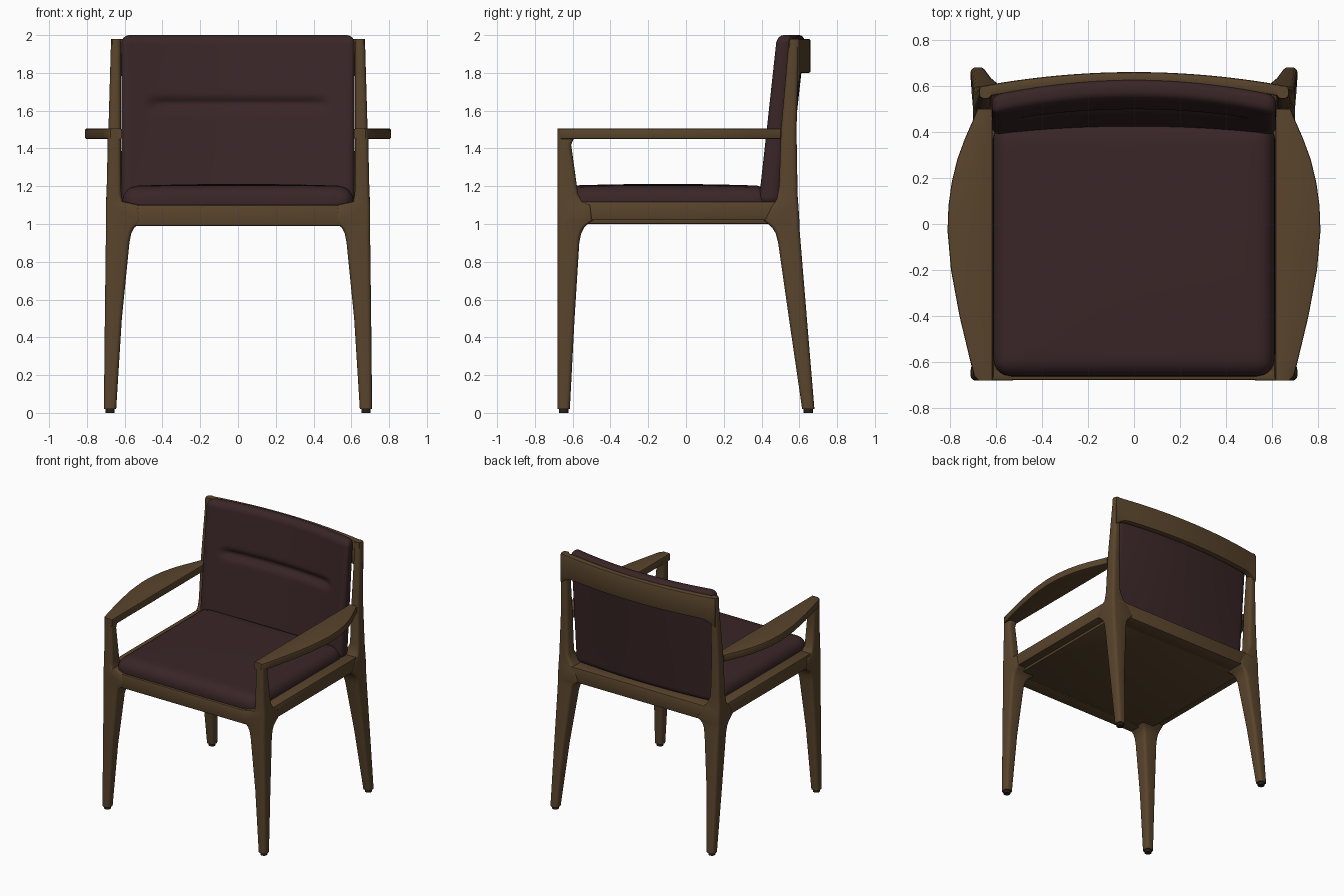
import bpy, bmesh, math
from mathutils import Vector

cube = bpy.data.objects.get("Cube")
if cube:
    bpy.data.objects.remove(cube, do_unlink=True)


def material(name, color):
    mat = bpy.data.materials.new(name)
    mat.use_nodes = True
    mat.diffuse_color = (*color, 1)
    mat.node_tree.nodes["Principled BSDF"].inputs["Base Color"].default_value = (*color, 1)
    return mat


WOOD = material("brown wood", (0.1, 0.058, 0.025))
FABRIC = material("dark plum upholstery", (0.042, 0.019, 0.02))
PAD = material("dark foot pad", (0.02, 0.014, 0.01))


def finish(name, bm, mat, angle=40):
    bmesh.ops.recalc_face_normals(bm, faces=bm.faces)
    mesh = bpy.data.meshes.new(name)
    bm.to_mesh(mesh)
    bm.free()
    obj = bpy.data.objects.new(name, mesh)
    bpy.context.collection.objects.link(obj)
    mesh.materials.append(mat)
    bpy.ops.object.select_all(action='DESELECT')
    obj.select_set(True)
    bpy.context.view_layer.objects.active = obj
    bpy.ops.object.shade_smooth_by_angle(angle=math.radians(angle))
    return obj


def rounded_rect(a0, a1, b0, b1, r, steps=4):
    """Rounded rectangle outline as (a, b) pairs."""
    corners = [(a1 - r, b1 - r), (a0 + r, b1 - r), (a0 + r, b0 + r), (a1 - r, b0 + r)]
    points = []
    for quarter, (ca, cb) in enumerate(corners):
        for i in range(steps + 1):
            t = (quarter + i / steps) * math.pi / 2
            points.append((ca + r * math.cos(t), cb + r * math.sin(t)))
    return points


def loft(name, rings, mat):
    """Skin a list of equal-length rings and cap both ends."""
    bm = bmesh.new()
    loops = [[bm.verts.new(p) for p in ring] for ring in rings]
    for low, high in zip(loops, loops[1:]):
        for i in range(len(low)):
            j = (i + 1) % len(low)
            bm.faces.new((low[i], low[j], high[j], high[i]))
    bm.faces.new(loops[0])
    bm.faces.new(loops[-1])
    return finish(name, bm, mat)


def upright(name, sections, mat, side, r=0.022):
    """Vertical member from (z, x0, x1, y0, y1) sections, mirrored by side."""
    rings = [[(side * x, y, z) for x, y in rounded_rect(x0, x1, y0, y1, r)]
             for z, x0, x1, y0, y1 in sections]
    return loft(name, rings, mat)


def box(name, low, high, mat, bevel=0.008):
    bm = bmesh.new()
    bmesh.ops.create_cube(bm, size=1)
    for v in bm.verts:
        v.co = [l + (c + 0.5) * (h - l) for c, l, h in zip(v.co, low, high)]
    bmesh.ops.bevel(bm, geom=bm.edges[:], offset=bevel, segments=2, affect='EDGES', profile=0.5)
    return finish(name, bm, mat)


def cushion(name, low, high, r, cuts, deform):
    """Soft rounded box, sliced into a grid and then shaped by deform."""
    low, high = Vector(low), Vector(high)
    mid, half = (low + high) / 2, (high - low) / 2
    bm = bmesh.new()
    bmesh.ops.create_cube(bm, size=2)
    for axis, count in enumerate(cuts):
        normal = Vector([float(i == axis) for i in range(3)])
        for k in range(1, count):
            pos = math.sin((k / count - 0.5) * math.pi)
            bmesh.ops.bisect_plane(bm, geom=bm.verts[:] + bm.edges[:] + bm.faces[:],
                                   plane_co=normal * pos, plane_no=normal)
    for v in bm.verts:
        p = Vector([c * h for c, h in zip(v.co, half)])
        core = Vector([max(r - h, min(h - r, c)) for c, h in zip(p, half)])
        offset = p - core
        if offset.length > 0:
            p = core + offset.normalized() * r
        v.co = deform(p + mid)
    return finish(name, bm, FABRIC, 60)


# Leg sections: z, inner x, outer x, front y, back y (flared into the seat frame)
FRONT_LEG = [
    (.02, .645, .71, -.68, -.615), (.5, .615, .705, -.68, -.59),
    (.9, .575, .70, -.68, -.565), (.95, .565, .70, -.68, -.555),
    (.98, .55, .70, -.68, -.54), (1.0, .525, .70, -.68, -.52),
    (1.02, .51, .70, -.68, -.49), (1.1, .52, .70, -.68, -.5),
    (1.12, .61, .698, -.68, -.55), (1.16, .618, .696, -.68, -.572),
    (1.42, .62, .69, -.68, -.608), (1.46, .62, .69, -.68, -.59),
    (1.5, .62, .69, -.68, -.59)]
BACK_LEG = [
    (.02, .645, .71, .615, .68), (.5, .615, .705, .545, .64),
    (.9, .575, .70, .488, .607), (.95, .565, .70, .475, .603),
    (.98, .55, .70, .457, .6), (1.0, .525, .70, .435, .6),
    (1.02, .51, .70, .41, .6), (1.1, .55, .70, .45, .595),
    (1.13, .585, .698, .48, .592), (1.2, .615, .695, .493, .59),
    (1.5, .62, .686, .503, .585), (1.98, .62, .672, .545, .6)]

# Armrest outline: y, outer x
ARM_EDGE = [(-.68, .675), (-.66, .695), (-.58, .715), (-.4, .758), (-.2, .795), (-.03, .81),
            (.08, .806), (.18, .792), (.28, .768), (.37, .735), (.45, .7), (.5, .68)]

for side, label in ((1, "left"), (-1, "right")):
    for part, sections in (("front_leg", FRONT_LEG), ("back_leg", BACK_LEG)):
        upright(f"{part}_{label}", sections, WOOD, side)
        z, x0, x1, y0, y1 = sections[0]
        foot = (x0 + .008, x1 - .008, y0 + .008, y1 - .008)
        upright(f"{part}_pad_{label}", [(0, *foot), (.022, *foot)], PAD, side)

    # Armrest as thin strips across, with softened top and bottom edges
    arm = [[(side * x, y, z) for x, z in rounded_rect(.615, outer, 1.45, 1.505, .008, 2)]
           for y, outer in ARM_EDGE]
    loft(f"armrest_{label}", arm, WOOD)

    # Side rail of the seat frame
    x0, x1 = sorted((side * .59, side * .695))
    box(f"side_rail_{label}", (x0, -.64, 1.02), (x1, .56, 1.12), WOOD)

# Seat frame
box("front_rail", (-.66, -.678, .99), (.66, -.58, 1.1), WOOD)
box("back_rail", (-.66, .47, 1.0), (.66, .595, 1.115), WOOD)
box("seat_base", (-.63, -.62, 1.0), (.63, .52, 1.07), WOOD)

# Curved top rail between the back posts
rail = []
for i in range(33):
    x = -.668 + 1.336 * i / 32
    bow = .062 * (1 - (x / .668) ** 2)
    drop = .05 * max(0, (abs(x) - .56) / .108) ** 2
    rail.append([(x, y, z) for y, z in
                 rounded_rect(.548 + bow, .598 + bow, 1.8 - drop, 1.98, .01, 2)])
loft("top_rail", rail, WOOD)


def seat_shape(p):
    # Slight crown on the top
    if p.z > 1.12:
        p.z += .012 * (1 - (p.x / .61) ** 2) * (1 - (p.y + .12) ** 2 / .35)
    return p


def back_shape(p):
    # Lean back, bow around the sitter, and press in the lumbar seam
    rise = (p.z - 1.1) / .9
    front = 1 - max(0, min(1, (p.y + .06) / .12))
    bow = (.035 + .035 * rise) * (1 - (p.x / .62) ** 2)
    fade = 1 / (1 + math.exp((abs(p.x) - .455) / .012))
    seam = .03 * fade * front * math.exp(-((p.z - 1.635) / .028) ** 2)
    p.y = .438 + .08 * rise + p.y * (1 - .25 * rise) + bow + seam
    return p


cushion("seat_cushion", (-.612, -.662, 1.03), (.612, .45, 1.2), .08, (24, 24, 12), seat_shape)
cushion("back_cushion", (-.618, -.06, 1.1), (.618, .06, 2.0), .045, (50, 10, 80), back_shape)
